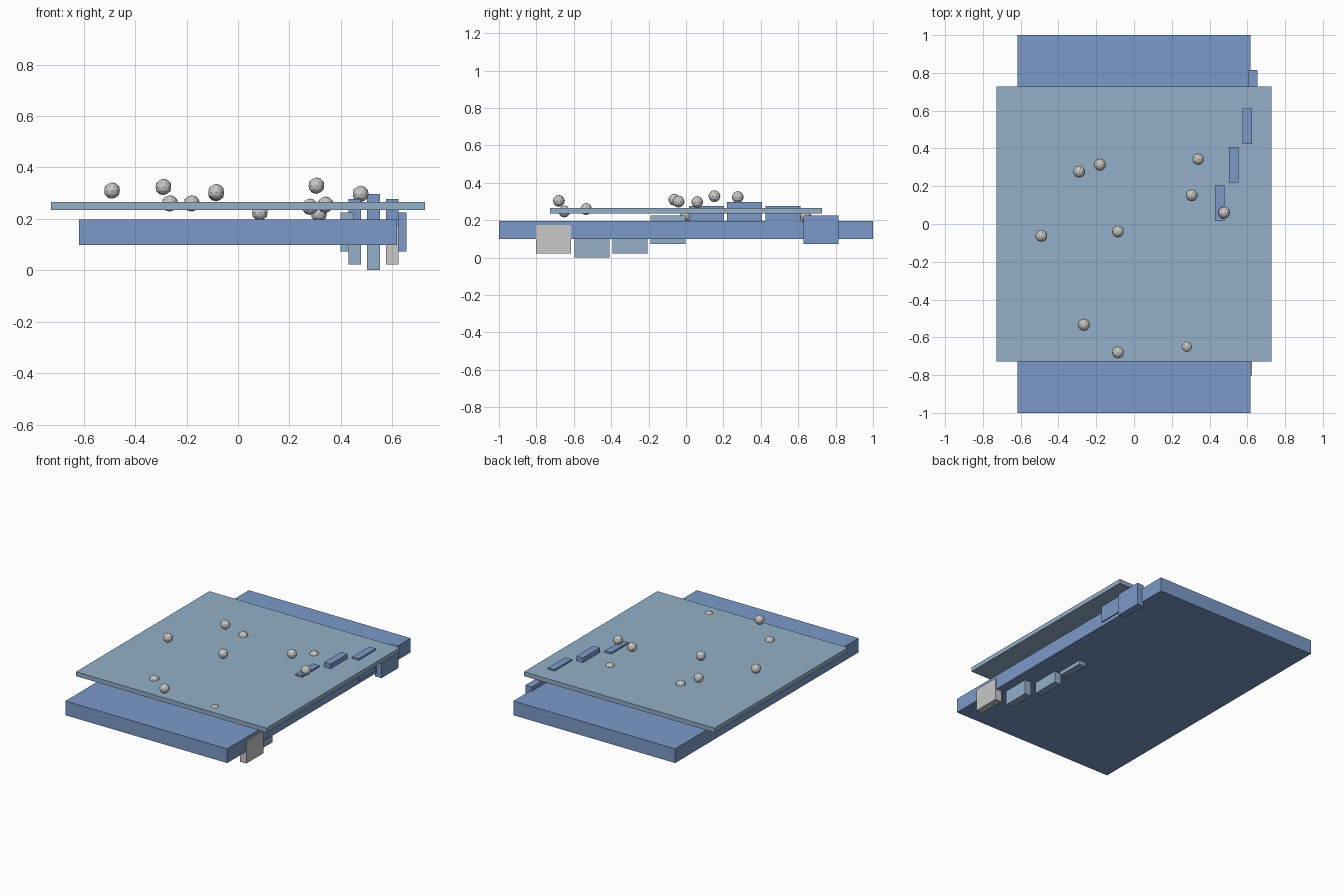
import bpy, math

cube = bpy.data.objects.get("Cube")
if cube:
    bpy.data.objects.remove(cube, do_unlink=True)


def linear(c):
    c /= 255
    return c / 12.92 if c <= 0.04045 else ((c + 0.055) / 1.055) ** 2.4


def material(name, *rgb):
    m = bpy.data.materials.new(name)
    m.use_nodes = True
    col = (*[linear(c) for c in rgb], 1)
    m.diffuse_color = col
    m.node_tree.nodes["Principled BSDF"].inputs["Base Color"].default_value = col
    return m


blue = material("blue", 124, 154, 200)
pale = material("pale blue", 147, 175, 200)
grey = material("grey", 200, 200, 200)


def finish(name, mat):
    ob = bpy.context.object
    ob.name = ob.data.name = name
    ob.data.materials.append(mat)
    return ob


def box(name, centre, size, mat):
    bpy.ops.mesh.primitive_cube_add(size=1, location=centre)
    bpy.context.object.scale = size
    bpy.ops.object.transform_apply(location=False, rotation=False, scale=True)
    return finish(name, mat)


# Base slab and the thin plate floating above it
box("base_slab", (0, 0, 0.148), (1.235, 2, 0.098), blue)
box("top_plate", (0, 0, 0.25), (1.455, 1.455, 0.03), pale)

# Row of blocks winding in a helix along the left edge
for i in range(8):
    a = math.radians(-45 - 45 * i)
    centre = (0.527 + 0.103 * math.cos(a), -0.708 + 0.2043 * i,
              0.149 + 0.072 * math.sin(a))
    mat = grey if i == 0 else pale if i < 4 else blue
    box(f"helix_block_{i + 1}", centre, (0.05, 0.187, 0.153), mat)

# Scattered balls resting on, sunk in and hidden under the plate
balls = [(-0.49, -0.063, 0.31), (-0.29, 0.277, 0.324), (-0.265, -0.534, 0.26),
         (-0.18, 0.314, 0.26), (-0.085, -0.04, 0.3), (-0.085, -0.68, 0.304),
         (0.28, -0.65, 0.247), (0.305, 0.152, 0.329), (0.34, 0.343, 0.255),
         (0.477, 0.06, 0.297), (0.085, 0.0, 0.225), (0.315, 0.64, 0.22)]
for i, p in enumerate(balls):
    bpy.ops.mesh.primitive_ico_sphere_add(subdivisions=2, radius=0.032, location=p)
    finish(f"ball_{i + 1}", grey)
